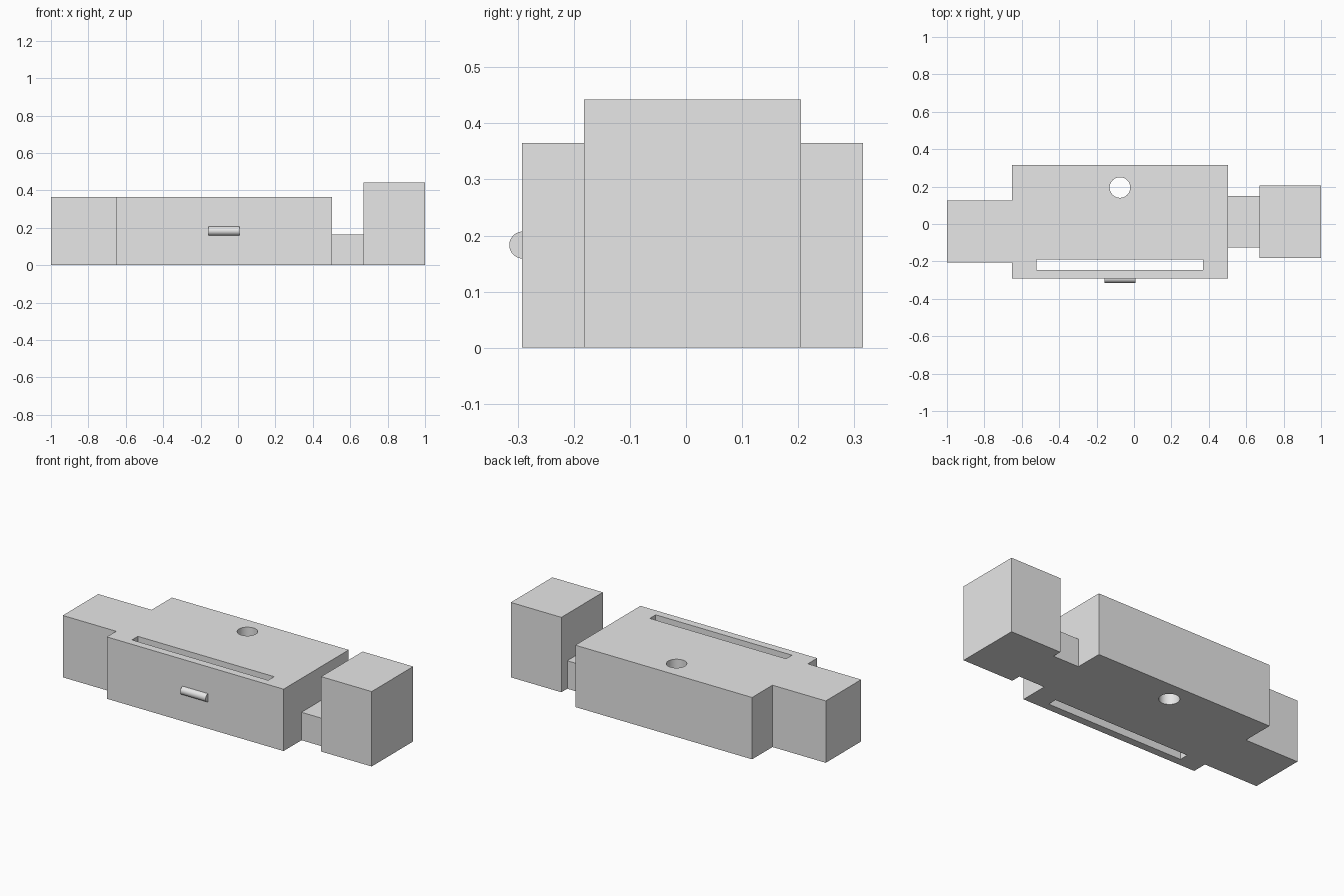
import bpy, bmesh, math
from mathutils import Matrix

cube = bpy.data.objects.get("Cube")
if cube:
    bpy.data.objects.remove(cube, do_unlink=True)

# One plain grey for everything
grey = bpy.data.materials.new("plain_grey")
grey.use_nodes = True
grey.diffuse_color = (0.8, 0.8, 0.8, 1)
grey.node_tree.nodes["Principled BSDF"].inputs["Base Color"].default_value = (0.8, 0.8, 0.8, 1)


def make_object(name, bm):
    bmesh.ops.recalc_face_normals(bm, faces=bm.faces)
    mesh = bpy.data.meshes.new(name)
    bm.to_mesh(mesh)
    bm.free()
    mesh.materials.append(grey)
    obj = bpy.data.objects.new(name, mesh)
    bpy.context.collection.objects.link(obj)
    return obj


def prism(name, outline, z0, z1):
    """Extrude a plan outline upwards."""
    bm = bmesh.new()
    face = bm.faces.new([bm.verts.new((x, y, z0)) for x, y in outline])
    top = bmesh.ops.extrude_face_region(bm, geom=[face])["geom"]
    verts = [v for v in top if isinstance(v, bmesh.types.BMVert)]
    bmesh.ops.translate(bm, verts=verts, vec=(0, 0, z1 - z0))
    return make_object(name, bm)


def box(name, x0, x1, y0, y1, z0, z1):
    return prism(name, [(x0, y0), (x1, y0), (x1, y1), (x0, y1)], z0, z1)


def cylinder(name, radius, depth, centre, turn=Matrix()):
    bm = bmesh.new()
    bmesh.ops.create_cone(bm, cap_ends=True, segments=48, radius1=radius,
                          radius2=radius, depth=depth,
                          matrix=Matrix.Translation(centre) @ turn)
    return make_object(name, bm)


def smooth(obj):
    bpy.ops.object.select_all(action="DESELECT")
    obj.select_set(True)
    bpy.context.view_layer.objects.active = obj
    bpy.ops.object.shade_smooth_by_angle(angle=math.radians(30))


# Main body with its narrower end tab, as one plan outline
height = 0.365
body = prism("main_body", [
    (-1, -0.205), (-0.652, -0.205), (-0.652, -0.292), (0.502, -0.292),
    (0.502, 0.315), (-0.652, 0.315), (-0.652, 0.125), (-1, 0.125)], 0, height)

# Through slot and round through hole
slot = box("slot_cutter", -0.52, 0.37, -0.246, -0.191, -0.1, 0.5)
hole = cylinder("hole_cutter", 0.055, 1, (-0.075, 0.195, 0.2))
smooth(hole)
for cutter in (slot, hole):
    mod = body.modifiers.new(cutter.name, "BOOLEAN")
    mod.operation = "DIFFERENCE"
    mod.solver = "EXACT"
    mod.object = cutter
    cutter.hide_render = True
    cutter.display_type = "WIRE"
    cutter.hide_set(True)

# Low neck and tall end block
box("neck", 0.502, 0.67, -0.125, 0.15, 0, 0.165)
box("end_block", 0.67, 1, -0.182, 0.205, 0, 0.442)

# Small horizontal rod half sunk into the front face
rod = cylinder("front_rod", 0.024, 0.165, (-0.074, -0.291, 0.183),
               Matrix.Rotation(math.pi / 2, 4, "Y"))
smooth(rod)
